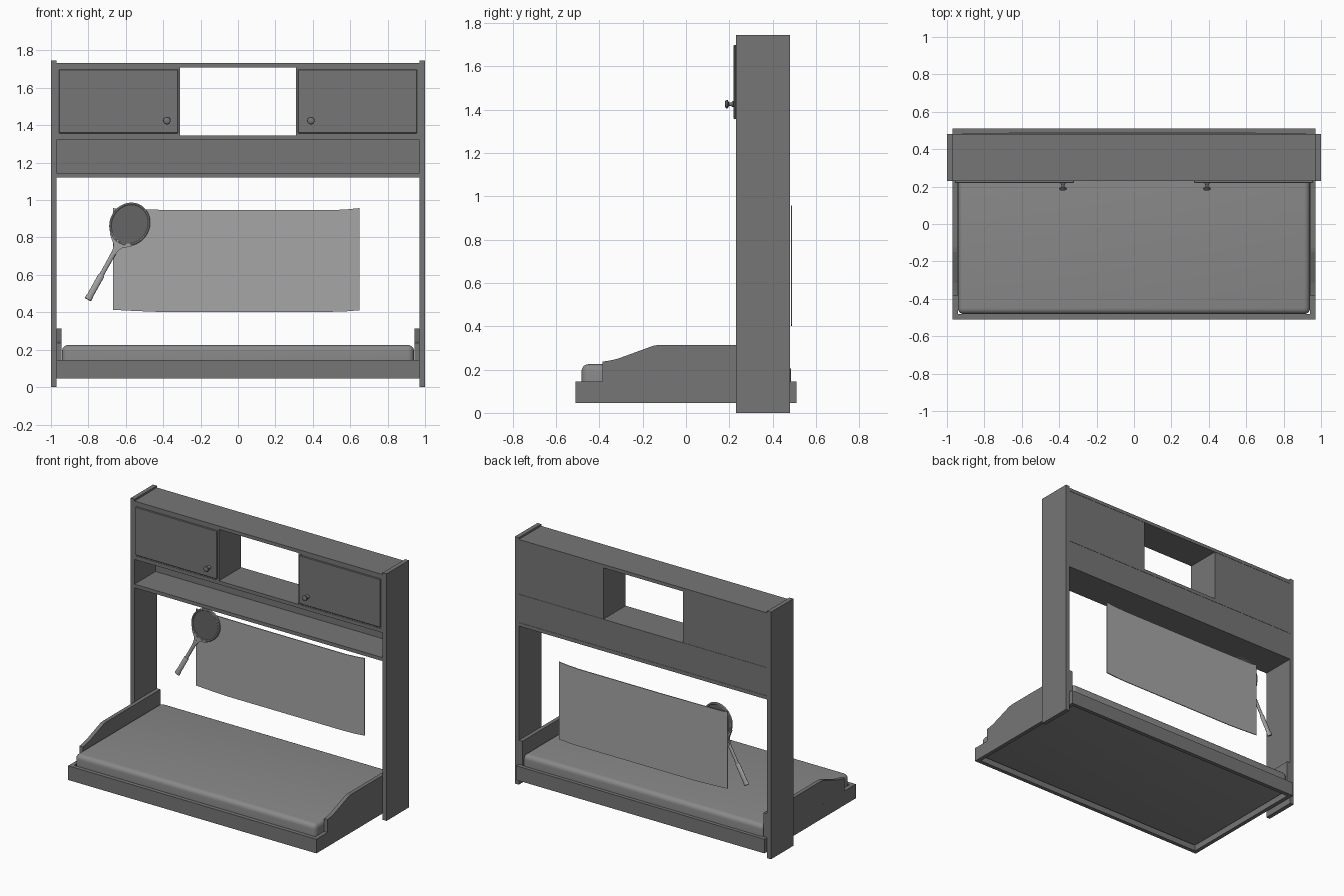
import bpy, bmesh, math
from mathutils import Matrix

if "Cube" in bpy.data.objects:
    bpy.data.objects.remove(bpy.data.objects["Cube"])


def grey(name, v):
    m = bpy.data.materials.new(name)
    m.diffuse_color = (v, v, v, 1)
    m.use_nodes = True
    m.node_tree.nodes["Principled BSDF"].inputs["Base Color"].default_value = m.diffuse_color
    return m


FRAME, BED = grey("dark_wood", .18), grey("mattress_fabric", .25)
SHEET, RIM, STRINGS = grey("sheet_paper", .38), grey("racket_frame", .36), grey("racket_strings", .13)


def finish(name, bm, mat, smooth=False):
    bmesh.ops.recalc_face_normals(bm, faces=bm.faces)
    me = bpy.data.meshes.new(name)
    bm.to_mesh(me)
    bm.free()
    me.materials.append(mat)
    ob = bpy.data.objects.new(name, me)
    bpy.context.collection.objects.link(ob)
    if smooth:
        bpy.ops.object.select_all(action='DESELECT')
        ob.select_set(True)
        bpy.context.view_layer.objects.active = ob
        bpy.ops.object.shade_smooth_by_angle(angle=math.radians(35))
    return ob


def box(name, x, y, z, bevel=0, segs=1, mat=FRAME):
    bm = bmesh.new()
    bmesh.ops.create_cube(bm, size=1)
    for v in bm.verts:
        for i, r in enumerate((x, y, z)):
            v.co[i] = r[0] if v.co[i] < 0 else r[1]
    if bevel:
        bmesh.ops.bevel(bm, geom=bm.edges[:], offset=bevel, segments=segs,
                        profile=0.5, affect='EDGES')
    return finish(name, bm, mat, segs > 1)


def prism(name, pts, a, b, place, mat=FRAME, matrix=None):
    """Extrude a 2D outline from depth a to b; place maps (u, v, depth) to xyz."""
    bm = bmesh.new()
    lo = [bm.verts.new(place(u, v, a)) for u, v in pts]
    hi = [bm.verts.new(place(u, v, b)) for u, v in pts]
    bm.faces.new(lo)
    bm.faces.new(hi)
    n = len(pts)
    for i in range(n):
        j = (i + 1) % n
        bm.faces.new((lo[i], lo[j], hi[j], hi[i]))
    if matrix:
        bm.transform(matrix)
    return finish(name, bm, mat)


def lathe(name, prof, matrix, n=20, mat=FRAME):
    """Revolve (radius, height) points around z."""
    bm = bmesh.new()
    rings = [[bm.verts.new((r * math.cos(2 * math.pi * k / n), r * math.sin(2 * math.pi * k / n), h))
              for k in range(n)] for r, h in prof]
    for p, q in zip(rings, rings[1:]):
        for k in range(n):
            bm.faces.new((p[k], p[(k + 1) % n], q[(k + 1) % n], q[k]))
    bm.faces.new(rings[0])
    bm.faces.new(rings[-1])
    bm.transform(matrix)
    return finish(name, bm, mat, True)


def xspan(s, a, b):
    return tuple(sorted((s * a, s * b)))


def in_xz(u, v, d):
    return (u, d, v)


# Overbed frame: horizontal boards and the back of the open shelf
box("top_board", (-.97, .97), (.23, .48), (1.708, 1.732))
box("middle_shelf", (-.97, .97), (.23, .48), (1.32, 1.345))
box("lower_shelf", (-.97, .97), (.23, .48), (1.12, 1.145))
box("shelf_back", (-.97, .97), (.465, .478), (1.145, 1.32))

# Profile of the raised bed sides (y, z)
side = [(-.385, .145), (-.385, .237), (-.355, .241), (-.315, .25), (-.17, .303),
        (-.15, .31), (-.125, .314), (.48, .314), (.48, .145)]
# Turned knob profile
knob = [(.014, 0), (.014, .005), (.009, .012), (.008, .022), (.018, .027),
        (.020, .032), (.018, .038), (.009, .042)]

for s, tag in ((-1, "left"), (1, "right")):
    # Upright and cupboard
    box("upright_" + tag, xspan(s, .97, 1), (.23, .48), (0, 1.745))
    box("cupboard_side_" + tag, xspan(s, .31, .332), (.23, .478), (1.345, 1.708))
    box("cupboard_back_" + tag, xspan(s, .332, .97), (.465, .478), (1.345, 1.708))
    box("cupboard_front_" + tag, xspan(s, .332, .97), (.232, .24), (1.345, 1.708))
    box("cupboard_door_" + tag, xspan(s, .32, .957), (.22, .232), (1.357, 1.698), .003)
    lathe("knob_" + tag, knob, Matrix.Translation((s * .385 + .005, .221, 1.425))
          @ Matrix.Rotation(math.radians(90), 4, 'X'))
    # Bed side
    box("side_rail_" + tag, xspan(s, .942, .97), (-.482, .482), (.045, .145))
    prism("bed_side_" + tag, side, *xspan(s, .943, .97), lambda u, v, d: (d, u, v))

# Bed end rails and mattress
box("front_rail", (-.97, .97), (-.51, -.482), (.045, .145))
box("back_rail", (-.97, .97), (.482, .51), (.045, .145))
box("mattress", (-.941, .941), (-.482, .485), (.07, .225), .032, 5, BED)

# Hanging sheet with slightly lifted corners
top = [(-.667, .957), (-.63, .951), (-.53, .949), (-.14, .946), (.5, .946), (.58, .95), (.65, .957)]
bottom = [(.65, .411), (.58, .405), (.48, .402), (-.42, .402), (-.55, .407), (-.667, .413)]
prism("wall_sheet", top + bottom, .484, .490, in_xz, SHEET)

# Racket: built upright from the grip end, then tilted into place
tilt = Matrix.Translation((-.803, .468, .467)) @ Matrix.Rotation(math.radians(29), 4, 'Y')
HEAD, RX, RZ = .462, .107, .118
flat = Matrix.Diagonal((1, .65, 1, 1))
lathe("racket_grip", [(.016, 0), (.020, .003), (.019, .02), (.017, .03), (.017, .148), (.013, .153)],
      tilt @ flat, 16, RIM)
lathe("racket_shaft", [(.012, .15), (.0135, .32)], tilt @ flat, 16, RIM)

# Throat flaring into the head
half = [(.011, .28), (.015, .305), (.025, .328), (.045, .345), (.068, .366)]
arc = [(math.sin(a) * (RX - .012), HEAD - math.cos(a) * (RZ - .012))
       for a in (math.radians(d) for d in range(36, -37, -12))]
throat = [(-x, z) for x, z in half] + arc[::-1] + half[::-1]
prism("racket_throat", throat, -.008, .008, in_xz, RIM, tilt)

# Head rim and string bed
N = 48
bm = bmesh.new()
section = [(0, -.006), (0, .006), (-.004, .009), (-.009, .009), (-.012, .006),
           (-.012, -.006), (-.009, -.009), (-.004, -.009)]
loops = []
for k in range(N):
    a = 2 * math.pi * k / N
    loops.append([bm.verts.new(((RX + o) * math.sin(a), d, HEAD + (RZ + o) * math.cos(a)))
                  for o, d in section])
for k in range(N):
    p, q = loops[k], loops[(k + 1) % N]
    for i in range(8):
        j = (i + 1) % 8
        bm.faces.new((p[i], p[j], q[j], q[i]))
bm.transform(tilt)
finish("racket_rim", bm, RIM, True)
disc = [((RX - .008) * math.sin(2 * math.pi * k / N), HEAD + (RZ - .008) * math.cos(2 * math.pi * k / N))
        for k in range(N)]
prism("racket_strings", disc, -.003, .003, in_xz, STRINGS, tilt)
